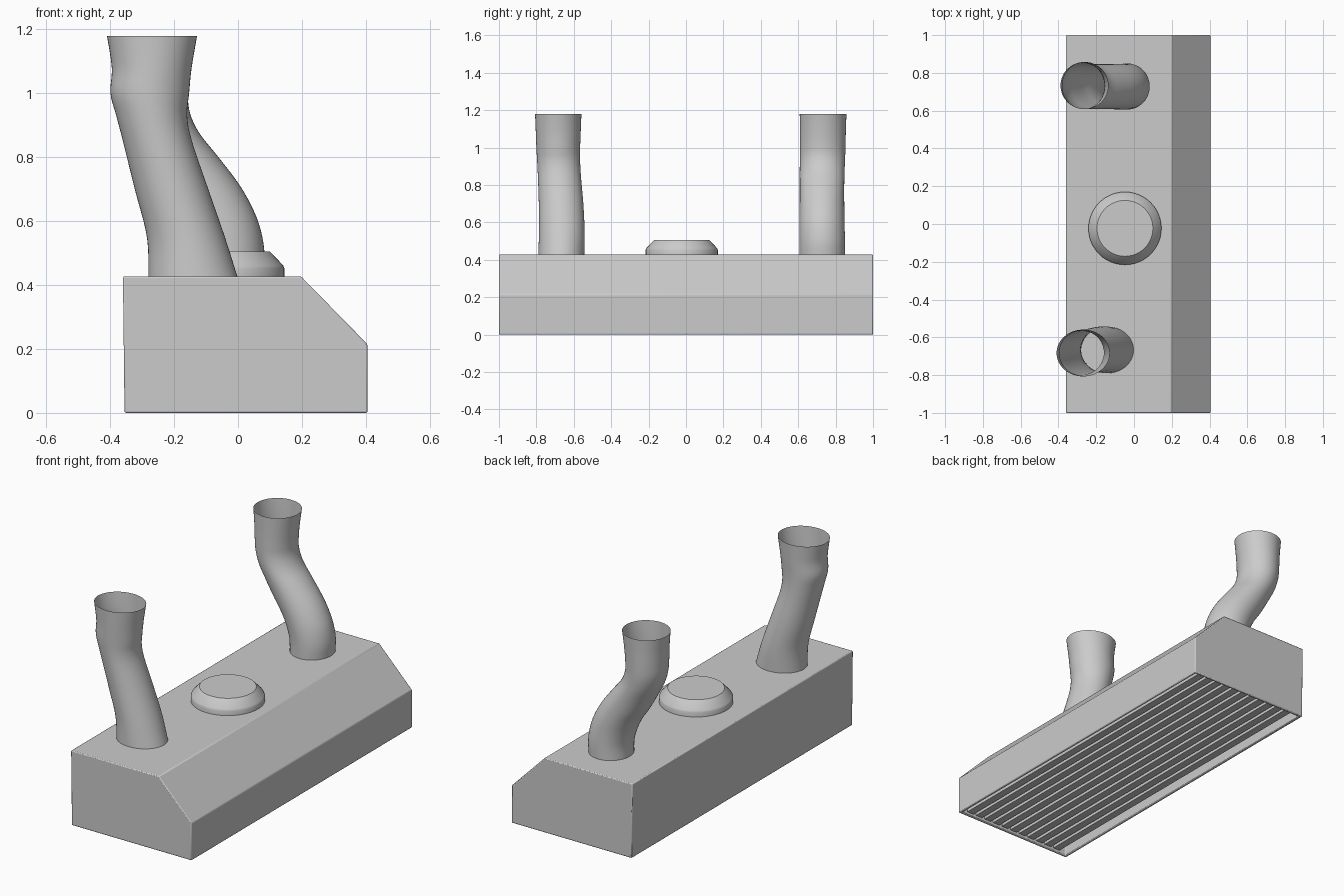
import bpy, bmesh, math

if "Cube" in bpy.data.objects:
    bpy.data.objects.remove(bpy.data.objects["Cube"])


def finish(name, bm, angle=35):
    bmesh.ops.recalc_face_normals(bm, faces=bm.faces)
    me = bpy.data.meshes.new(name)
    bm.to_mesh(me)
    bm.free()
    ob = bpy.data.objects.new(name, me)
    bpy.context.collection.objects.link(ob)
    bpy.ops.object.select_all(action='DESELECT')
    bpy.context.view_layer.objects.active = ob
    ob.select_set(True)
    bpy.ops.object.shade_smooth_by_angle(angle=math.radians(angle))
    return ob


def loft(bm, rings, sides=48):
    # rings: (z, cx, rx, cy, ry)
    prev = None
    for z, cx, rx, cy, ry in rings:
        ring = [bm.verts.new((cx + rx * math.cos(2 * math.pi * i / sides),
                              cy + ry * math.sin(2 * math.pi * i / sides), z))
                for i in range(sides)]
        if prev:
            for i in range(sides):
                j = (i + 1) % sides
                bm.faces.new((prev[i], prev[j], ring[j], ring[i]))
        prev = ring
    return prev


def smooth_rings(keys, steps=5):
    # Catmull-Rom interpolation between key rings
    out = []
    for k in range(len(keys) - 1):
        p0, p1 = keys[max(k - 1, 0)], keys[k]
        p2, p3 = keys[k + 1], keys[min(k + 2, len(keys) - 1)]
        for s in range(steps):
            t = s / steps
            out.append([0.5 * (2 * b + (c - a) * t + (2 * a - 5 * b + 4 * c - d) * t * t
                               + (3 * b - a - 3 * c + d) * t ** 3)
                        for a, b, c, d in zip(p0, p1, p2, p3)])
    out.append(list(keys[-1]))
    return out


# Hood body: sloped profile extruded along y, with a recess underneath
profile = [(-0.355, 0), (0.405, 0), (0.405, 0.215), (0.197, 0.427), (-0.36, 0.427)]
bm = bmesh.new()
face = bm.faces.new([bm.verts.new((x, -1, z)) for x, z in profile])
ext = bmesh.ops.extrude_face_region(bm, geom=[face])
bmesh.ops.translate(bm, vec=(0, 2, 0),
                    verts=[v for v in ext['geom'] if isinstance(v, bmesh.types.BMVert)])
bmesh.ops.recalc_face_normals(bm, faces=bm.faces)
bottom = min(bm.faces, key=lambda f: f.calc_center_median().z)
bmesh.ops.inset_region(bm, faces=[bottom], thickness=0.022)
top = bmesh.ops.extrude_discrete_faces(bm, faces=[bottom])['faces'][0]
bmesh.ops.translate(bm, vec=(0, 0, 0.07), verts=top.verts)
body = finish("hood_body", bm)
bev = body.modifiers.new("edge_bevel", 'BEVEL')
bev.width = 0.005
bev.segments = 2
bev.limit_method = 'ANGLE'

# Filter slats in the recess
bm = bmesh.new()
for i in range(11):
    s = bmesh.ops.create_cube(bm, size=1)['verts']
    bmesh.ops.scale(bm, vec=(0.043, 1.956, 0.02), verts=s)
    bmesh.ops.translate(bm, vec=(-0.27 + 0.061 * i, 0, 0.022), verts=s)
finish("filter_slats", bm)

# Round cap on top
bm = bmesh.new()
last = loft(bm, [(z, -0.048, r, -0.023, r) for z, r in
                 [(0.42, 0.193), (0.452, 0.193), (0.462, 0.189), (0.505, 0.148)]])
bm.faces.new(last)
finish("round_cap", bm, 30)

# Open bent exhaust pipes
front = [(0.42, -0.14, 0.14, -0.667, 0.123), (0.55, -0.163, 0.122, -0.664, 0.122),
         (0.70, -0.208, 0.115, -0.668, 0.119), (0.85, -0.252, 0.108, -0.677, 0.115),
         (0.93, -0.270, 0.111, -0.681, 0.115), (1.00, -0.276, 0.123, -0.683, 0.117),
         (1.08, -0.270, 0.125, -0.683, 0.120), (1.18, -0.269, 0.141, -0.683, 0.124)]
back = [(0.42, -0.037, 0.117, 0.728, 0.122), (0.50, -0.037, 0.120, 0.728, 0.122),
        (0.58, -0.056, 0.125, 0.727, 0.121), (0.65, -0.088, 0.129, 0.727, 0.120),
        (0.72, -0.132, 0.132, 0.727, 0.119), (0.80, -0.185, 0.124, 0.727, 0.119),
        (0.88, -0.237, 0.113, 0.728, 0.120), (0.95, -0.262, 0.109, 0.730, 0.121),
        (1.02, -0.266, 0.111, 0.731, 0.122), (1.10, -0.264, 0.117, 0.732, 0.123),
        (1.18, -0.262, 0.127, 0.733, 0.125)]
for name, keys in (("front_pipe", front), ("back_pipe", back)):
    bm = bmesh.new()
    loft(bm, smooth_rings(keys))
    finish(name, bm, 60)
